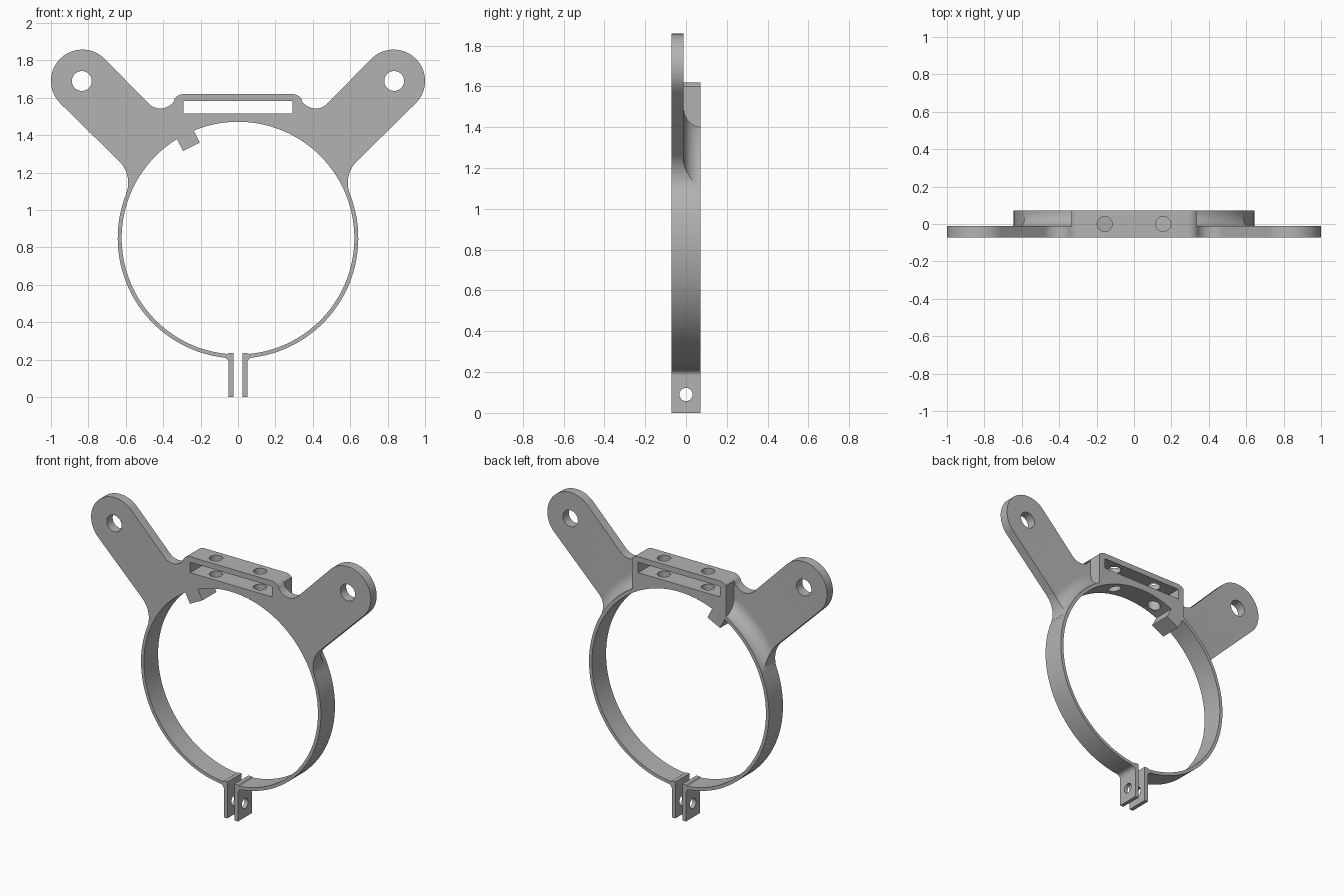
import bpy, bmesh
from math import cos, sin, radians, sqrt, atan2, degrees
from mathutils import Matrix

if "Cube" in bpy.data.objects:
    bpy.data.objects.remove(bpy.data.objects["Cube"])

RING_Z, R_OUT, R_IN = 0.85, 0.643, 0.622
HALF, PLATE_BACK = 0.072, -0.012

grey = bpy.data.materials.new("plain grey")
grey.use_nodes = True
grey.diffuse_color = (0.45, 0.45, 0.45, 1)
grey.node_tree.nodes["Principled BSDF"].inputs["Base Color"].default_value = (0.45, 0.45, 0.45, 1)


def arc(cx, cz, r, a0, a1, n):
    """Points on an arc, angles in degrees."""
    angles = [radians(a0 + (a1 - a0) * i / n) for i in range(n + 1)]
    return [(cx + r * cos(a), cz + r * sin(a)) for a in angles]


def mirrored(half):
    """Close a +x half outline with its mirror image."""
    return half + [(-x, z) for x, z in reversed(half) if x > 1e-5]


def make(name, bm):
    bmesh.ops.remove_doubles(bm, verts=bm.verts, dist=1e-5)
    bmesh.ops.recalc_face_normals(bm, faces=bm.faces)
    mesh = bpy.data.meshes.new(name)
    bm.to_mesh(mesh)
    bm.free()
    mesh.materials.append(grey)
    obj = bpy.data.objects.new(name, mesh)
    bpy.context.collection.objects.link(obj)
    return obj


def prism(name, outline, y0=-HALF, y1=HALF):
    """Extrude an (x, z) outline along y."""
    bm = bmesh.new()
    face = bm.faces.new([bm.verts.new((x, y0, z)) for x, z in outline])
    ext = bmesh.ops.extrude_face_region(bm, geom=[face])
    moved = [v for v in ext["geom"] if isinstance(v, bmesh.types.BMVert)]
    bmesh.ops.translate(bm, verts=moved, vec=(0, y1 - y0, 0))
    return make(name, bm)


def box(name, x0, x1, z0, z1, y=0.2):
    return prism(name, [(x0, z0), (x1, z0), (x1, z1), (x0, z1)], -y, y)


def cylinder(name, r, length, centre, axis, segments=48):
    bm = bmesh.new()
    turn = {"x": Matrix.Rotation(radians(90), 4, "Y"),
            "y": Matrix.Rotation(radians(90), 4, "X"),
            "z": Matrix.Identity(4)}[axis]
    bmesh.ops.create_cone(bm, cap_ends=True, segments=segments, radius1=r, radius2=r,
                          depth=length, matrix=Matrix.Translation(centre) @ turn)
    return make(name, bm)


def combine(target, other, operation):
    mod = target.modifiers.new("combine", "BOOLEAN")
    mod.operation, mod.object, mod.solver = operation, other, "EXACT"
    bpy.context.view_layer.objects.active = target
    bpy.ops.object.modifier_apply(modifier=mod.name)
    bpy.data.objects.remove(other)


# Front silhouette: ring, neck fillet, arm end, valley, bridge corner
half = arc(0, RING_Z, R_OUT, -90, 21.6, 60)
half += arc(0.748, 1.146, 0.161, 201.6, 135, 14)
half += arc(0.832, 1.69, 0.168, -45, 135, 36)
half += arc(0.415, 1.63, 0.087, -45, -151, 16)
half += arc(0.29, 1.56, 0.06, 29, 90, 12)
body = prism("clamp_bracket", mirrored(half))

# Depth mask: thin plate flowing into the full-width ring through a cove
profile = [(0.5, -0.1), (1.6, -0.1), (1.6, PLATE_BACK)]
profile += arc(R_OUT + 0.0845, PLATE_BACK + 0.083, 0.083, -90, -180, 12)
profile += [(R_OUT + 0.0015, 0.1), (0.5, 0.1)]
bm = bmesh.new()
section = bm.faces.new([bm.verts.new((r, y, RING_Z)) for r, y in profile])
edges = list(section.edges)
bmesh.ops.delete(bm, geom=[section], context="FACES_ONLY")
bmesh.ops.spin(bm, geom=edges + list(bm.verts), cent=(0, 0, RING_Z), axis=(0, 1, 0),
               angle=radians(360), steps=144, use_merge=True)
mask = make("depth_mask", bm)
combine(mask, box("bridge_mask", -0.335, 0.335, 1.3, 1.9, 0.15), "UNION")
combine(body, mask, "INTERSECT")

# Bore of the ring
combine(body, cylinder("bore", R_IN, 1, (0, 0, RING_Z), "y", 160), "DIFFERENCE")

# Locating key inside the ring
a = radians(117)
key = [(cos(a) * r - sin(a) * w, RING_Z + sin(a) * r + cos(a) * w)
       for r, w in ((0.548, -0.05), (0.635, -0.05), (0.635, 0.05), (0.548, 0.05))]
combine(body, prism("locating_key", key), "UNION")

# Clamp ears with small root fillets
f = 0.03
drop = sqrt((R_OUT + f) ** 2 - (0.05 + f) ** 2)
end = degrees(atan2(drop, -0.05 - f))
ear = [(0, 0), (0.05, 0)] + arc(0.05 + f, RING_Z - drop, f, 180, end, 8)
ear += [(0.06, 0.228), (0.05, 0.236), (0, 0.236)]
combine(body, prism("clamp_ears", mirrored(ear)), "UNION")

# Slit, cable slot and screw holes
combine(body, box("slit", -0.025, 0.025, -0.1, 0.4), "DIFFERENCE")
combine(body, box("slot", -0.292, 0.292, 1.517, 1.584), "DIFFERENCE")
combine(body, cylinder("ear_hole", 0.032, 0.4, (0, 0, 0.09), "x"), "DIFFERENCE")
for side in (-1, 1):
    combine(body, cylinder("arm_hole", 0.053, 0.4, (side * 0.835, 0, 1.69), "y"), "DIFFERENCE")
    combine(body, cylinder("bridge_hole", 0.04, 0.4, (side * 0.157, 0, 1.55), "z"), "DIFFERENCE")

bpy.ops.object.select_all(action="DESELECT")
body.select_set(True)
bpy.context.view_layer.objects.active = body
bpy.ops.object.shade_smooth_by_angle(angle=radians(25))
